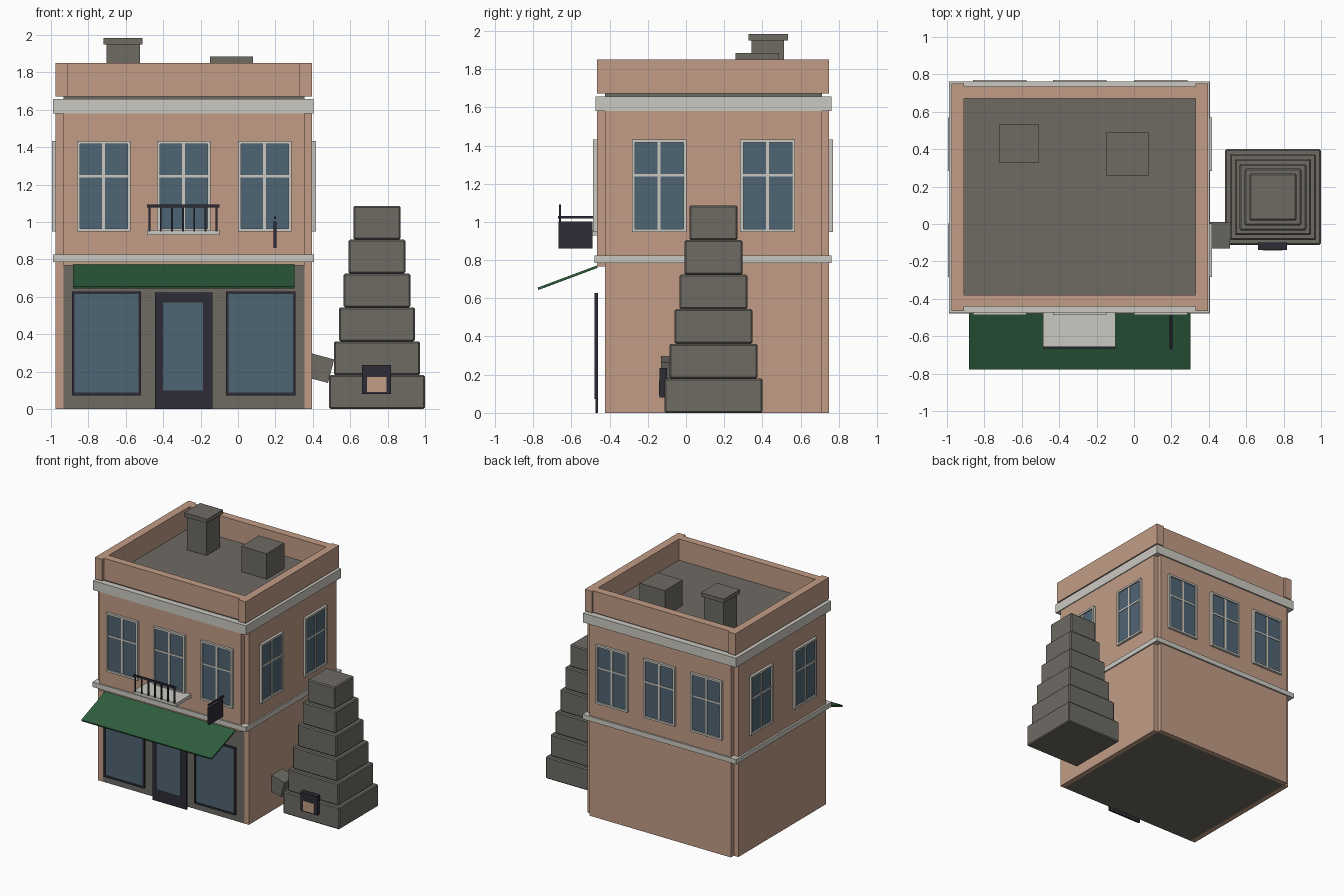
import bpy, bmesh, math
from mathutils import Matrix, Vector

cube = bpy.data.objects.get("Cube")
if cube:
    bpy.data.objects.remove(cube, do_unlink=True)


def material(name, rgb):
    lin = [((c / 255 + 0.055) / 1.055) ** 2.4 for c in rgb]
    m = bpy.data.materials.new(name)
    m.use_nodes = True
    m.diffuse_color = (*lin, 1)
    bsdf = next(n for n in m.node_tree.nodes if n.type == 'BSDF_PRINCIPLED')
    bsdf.inputs["Base Color"].default_value = (*lin, 1)
    return m


BRICK = material("brick", (194, 156, 134))
STONE = material("pale stone", (203, 201, 193))
GREY = material("grey concrete", (110, 107, 100))
GLASS = material("blue glass", (80, 101, 117))
DARK = material("dark metal", (45, 44, 54))
GREEN = material("green canvas", (46, 94, 62))


def part(name, mat, boxes, tilt=None, bevel=0):
    """One object made of boxes given as (x0, x1, y0, y1, z0, z1)."""
    bm = bmesh.new()
    for x0, x1, y0, y1, z0, z1 in boxes:
        centre = Vector((x0 + x1, y0 + y1, z0 + z1)) / 2
        size = (abs(x1 - x0), abs(y1 - y0), abs(z1 - z0), 1)
        turn = Matrix.Rotation(tilt[0], 4, tilt[1]) if tilt else Matrix()
        bmesh.ops.create_cube(bm, size=1, matrix=Matrix.Translation(centre) @ turn @ Matrix.Diagonal(size))
    mesh = bpy.data.meshes.new(name)
    bm.to_mesh(mesh)
    bm.free()
    mesh.materials.append(mat)
    obj = bpy.data.objects.new(name, mesh)
    bpy.context.collection.objects.link(obj)
    if bevel:
        mod = obj.modifiers.new("soft edges", 'BEVEL')
        mod.width, mod.segments = bevel, 1
    return obj


# Core footprint, and the outer faces of the walls around it
CX0, CX1, CY0, CY1 = -0.933, 0.355, -0.424, 0.712
WX0, WX1, WY0, WY1 = -0.975, 0.396, -0.466, 0.75
SILL, EAVES, ROOF, TOP = 0.767, 1.6, 1.675, 1.85

part("building_core", GREY, [(CX0, CX1, CY0, CY1, 0, ROOF)])
part("left_wall", BRICK, [(CX1, WX1, CY0, CY1, 0, EAVES)])
part("right_wall", BRICK, [(WX0, CX0, CY0, CY1, 0, EAVES)])
part("back_wall", BRICK, [(CX0, CX1, CY1, WY1, 0, EAVES)])
part("front_upper_wall", BRICK, [(CX0, CX1, WY0, CY0, SILL, EAVES)])
part("middle_band", STONE, [(-0.99, 0.407, -0.479, 0.763, 0.785, 0.825)])
part("cornice", STONE, [(-0.988, 0.403, -0.473, 0.762, 1.58, 1.657)])

# Parapet: long side walls with slightly recessed front and back walls
PX0, PX1, PY0, PY1 = -0.91, 0.33, -0.38, 0.67
part("parapet", BRICK, [
    (WX0, PX0, WY0, WY1, 1.672, TOP), (PX1, WX1, WY0, WY1, 1.672, TOP),
    (PX0, PX1, -0.442, PY0, 1.672, TOP), (PX0, PX1, PY1, 0.735, 1.672, TOP)])

# Rooftop
part("roof_chimney", GREY, [(-0.702, -0.525, 0.342, 0.514, ROOF, 1.95),
                            (-0.718, -0.51, 0.326, 0.534, 1.95, 1.983)])
part("roof_vent", GREY, [(-0.15, 0.08, 0.258, 0.488, ROOF, 1.885)])

# Each side maps (along, outward, up) spans to a box
SIDES = {
    "front": lambda a, b, d, e, z, w: (a, b, WY0 - e, WY0 - d, z, w),
    "back": lambda a, b, d, e, z, w: (a, b, WY1 + d, WY1 + e, z, w),
    "left": lambda a, b, d, e, z, w: (WX1 + d, WX1 + e, a, b, z, w),
    "right": lambda a, b, d, e, z, w: (WX0 - e, WX0 - d, a, b, z, w),
}


def frame(a, b, z, w, t, d, e):
    return [(a, a + t, d, e, z, w), (b - t, b, d, e, z, w),
            (a + t, b - t, d, e, z, z + t), (a + t, b - t, d, e, w - t, w)]


def window(side, index, mid):
    place = SIDES[side]
    a, b, z, w = mid - 0.143, mid + 0.143, 0.948, 1.432
    bars = frame(a, b, z, w, 0.016, -0.005, 0.02)
    bars += [(mid - 0.008, mid + 0.008, 0, 0.015, z, w), (a, b, 0, 0.014, 1.238, 1.251)]
    part(f"{side}_window_frame_{index}", STONE, [place(*s) for s in bars])
    part(f"{side}_window_glass_{index}", GLASS, [place(a + 0.01, b - 0.01, 0, 0.009, z + 0.01, w - 0.01)])


for side in SIDES:
    mids = (-0.719, -0.291, 0.142) if side in ("front", "back") else (-0.141, 0.427)
    for i, mid in enumerate(mids, 1):
        window(side, i, mid)

# Shop windows and door stand just in front of the recessed ground floor
for name, a, b in (("right", -0.888, -0.518), ("left", -0.065, 0.307)):
    part(f"shop_window_frame_{name}", DARK,
         [SIDES["front"](*s) for s in frame(a, b, 0.073, 0.628, 0.014, -0.006, 0.012)])
    part(f"shop_window_glass_{name}", GLASS,
         [SIDES["front"](a + 0.01, b - 0.01, -0.005, 0.007, 0.083, 0.618)])
part("door", DARK, [SIDES["front"](-0.445, -0.137, -0.006, 0.008, 0, 0.622)])
part("door_glass", GLASS, [SIDES["front"](-0.402, -0.188, 0.008, 0.012, 0.1, 0.57)])

# Awning
awning = part("awning", GREEN, [(-0.883, 0.303, -0.785, -0.455, 0.701, 0.714)],
              tilt=(math.radians(20.5), 'X'))

# Balcony
part("balcony_slab", STONE, [(-0.487, -0.1, -0.66, WY0, 0.93, 0.957)])
rails = [(-0.487, -0.1, -0.666, -0.654, 1.078, 1.092)]
for i in range(7):
    x = -0.473 + i * 0.0597
    rails.append((x - 0.005, x + 0.005, -0.665, -0.655, 0.95, 1.08))
part("balcony_railing", DARK, rails)

# Hanging sign
part("sign_bracket", DARK, [(0.192, 0.204, -0.67, WY0, 1.017, 1.03)])
part("sign_board", DARK, [(0.191, 0.205, -0.668, -0.49, 0.862, 1.003)])

# Stepped outdoor stack with firebox and duct
SX, SY, STEP = 0.743, 0.144, 0.181
for i in range(6):
    h = 0.256 - i * 0.026
    part(f"stack_tier_{i + 1}", GREY,
         [(SX - h, SX + h, SY - h, SY + h, i * STEP, (i + 1) * STEP)], bevel=0.008)
part("firebox", DARK, [(0.663, 0.818, -0.138, -0.1, 0.08, 0.235)])
part("firebox_opening", BRICK, [(0.69, 0.793, -0.142, -0.137, 0.09, 0.17)])
part("stack_duct", GREY, [(0.36, 0.5, -0.13, 0.012, 0.155, 0.285)],
     tilt=(math.radians(15), 'Y'))
